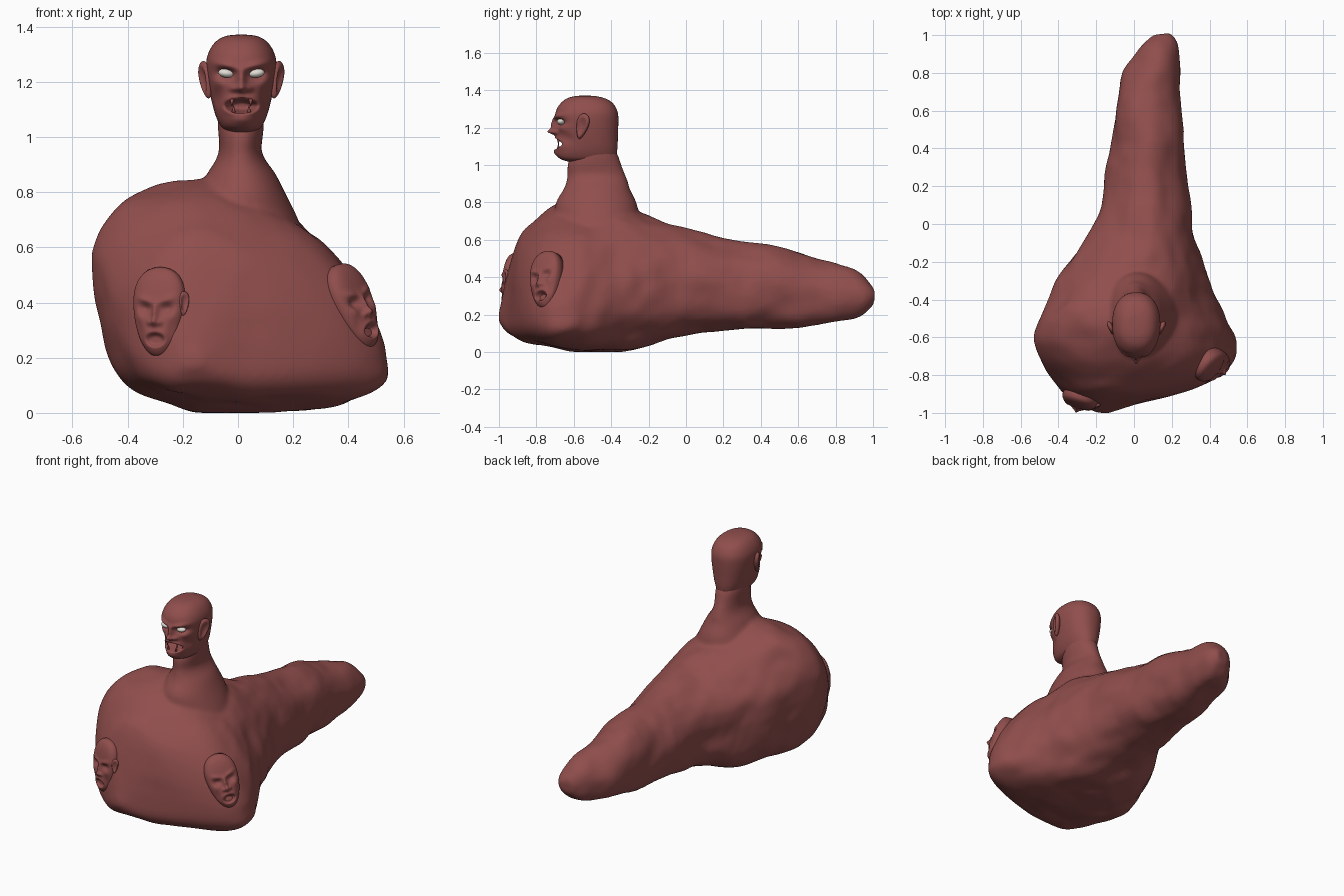
import bpy, bmesh, math
from mathutils import Vector, Matrix, noise

if "Cube" in bpy.data.objects:
    bpy.data.objects.remove(bpy.data.objects["Cube"])

flesh = bpy.data.materials.new("flesh")
flesh.diffuse_color = (0.28, 0.077, 0.073, 1)
flesh.use_nodes = True
flesh.node_tree.nodes["Principled BSDF"].inputs["Base Color"].default_value = flesh.diffuse_color
white = bpy.data.materials.new("eye_white")
white.diffuse_color = (0.75, 0.72, 0.66, 1)
white.use_nodes = True
white.node_tree.nodes["Principled BSDF"].inputs["Base Color"].default_value = white.diffuse_color


def finish(name, bm, mat=flesh):
    bmesh.ops.recalc_face_normals(bm, faces=bm.faces)
    for f in bm.faces:
        f.smooth = True
    me = bpy.data.meshes.new(name)
    bm.to_mesh(me)
    bm.free()
    me.materials.append(mat)
    ob = bpy.data.objects.new(name, me)
    bpy.context.collection.objects.link(ob)
    return ob


def refine(rows, n):
    """Catmull-Rom interpolation of parameter rows."""
    out = []
    for i in range(len(rows) - 1):
        p0, p1, p2, p3 = (rows[max(0, min(len(rows) - 1, i + k))] for k in (-1, 0, 1, 2))
        for s in range(n):
            t = s / n
            out.append([b + 0.5 * t * (c - a + t * (2*a - 5*b + 4*c - d + t * (3*(b - c) + d - a)))
                        for a, b, c, d in zip(p0, p1, p2, p3)])
    return out + [list(rows[-1])]


def loft(bm, rings):
    vs = [[bm.verts.new(p) for p in r] for r in rings]
    n = len(vs[0])
    for a, b in zip(vs, vs[1:]):
        for i in range(n):
            bm.faces.new((a[i], a[(i+1) % n], b[(i+1) % n], b[i]))
    bm.faces.new(vs[0])
    bm.faces.new(vs[-1])


def spow(v, p):
    return math.copysign(abs(v) ** (2 / p), v)


def gauss(u, v, cu, cv, su, sv, p=2):
    return math.exp(-(((u - cu) / su) ** 2 + ((v - cv) / sv) ** 2) ** (p / 2))


def relief(u, v, gape=1.0):
    """Face features over u,v in -1..1 (outward positive)."""
    a = abs(u)
    f = 0.14 * gauss(a, v - 0.18 * (a - 0.4), 0.4, 0.31, 0.36, 0.09)       # brow
    f -= 0.26 * gauss(a, v, 0.45, 0.14, 0.26, 0.13)                        # socket
    f += 0.24 * gauss(u, v, 0, 0.03, 0.13, 0.22)                           # nose bridge
    f += 0.30 * gauss(u, v, 0, -0.17, 0.15, 0.09)                          # nose tip
    f += 0.14 * gauss(a, v, 0.22, -0.18, 0.12, 0.07)                       # nostril wings
    f += 0.09 * gauss(a, v, 0.68, -0.05, 0.2, 0.13)                        # cheekbone
    f -= 0.12 * gauss(a, v, 0.72, -0.42, 0.18, 0.2)                        # hollow cheek
    f += 0.15 * gauss(u, v, 0, -0.58, 0.6, 0.25, 4)                        # lips
    f -= 0.8 * gape * gauss(u, v, 0, -0.56, 0.42, 0.14, 5)                 # open mouth
    f += 0.1 * gauss(u, v, 0, -0.88, 0.35, 0.1)                            # chin
    return f


def ellipsoid(name, loc, radii, rot=Matrix(), mat=flesh, dent=None):
    bm = bmesh.new()
    bmesh.ops.create_uvsphere(bm, u_segments=32, v_segments=20, radius=1)
    for v in bm.verts:
        if dent:
            dent(v.co)
    bm.transform(Matrix.Translation(loc) @ rot @ Matrix.Diagonal((*radii, 1)))
    return finish(name, bm, mat)


# Body: sections along y, each with left, right, top and bottom extreme points
SECTIONS = [  # y, xl, zl, xr, zr, xt, zt, xb, zb
    (-0.998, -0.20, .19, -.13, .19, -.17, .22, -.17, .16),
    (-0.96, -0.28, .22, 0.0, .18, -.19, .40, -.15, .105),
    (-0.90, -0.37, .30, 0.24, .20, -.15, .60, -.10, .075),
    (-0.82, -0.435, .38, 0.43, .19, -.14, .69, 0, .05),
    (-0.72, -0.49, .50, 0.53, .16, -.15, .78, 0, .022),
    (-0.60, -0.53, .56, 0.53, .17, -.18, .83, 0, .004),
    (-0.48, -0.49, .55, 0.48, .20, -.16, .85, 0, .0),
    (-0.35, -0.42, .50, 0.41, .28, -.05, .80, 0, .004),
    (-0.20, -0.34, .45, 0.37, .32, .05, .73, .03, .03),
    (0.00, -0.21, .38, 0.31, .36, .08, .66, .06, .085),
    (0.25, -0.148, .36, 0.278, .36, .08, .595, .07, .125),
    (0.55, -0.105, .34, 0.253, .35, .08, .55, .09, .13),
    (0.80, -0.045, .32, 0.24, .32, .11, .475, .11, .155),
    (0.94, 0.03, .31, 0.222, .31, .13, .42, .135, .185),
    (1.004, 0.10, .295, 0.18, .295, .14, .335, .14, .25)]
rings = []
for y, xl, zl, xr, zr, xt, zt, xb, zb in refine(SECTIONS, 5):
    ring = []
    for i in range(80):
        t = 2 * math.pi * i / 80
        c, s = math.cos(t), math.sin(t)
        ex, ez = (xr, zr) if c > 0 else (xl, zl)
        px, pz = (xt, zt) if s > 0 else (xb, zb)
        p = (1.8 if c > 0 else 2.0) if s > 0 else (2.6 if c > 0 else 2.9)
        co = Vector((px + (ex - px) * abs(spow(c, p)), y, ez + (pz - ez) * abs(spow(s, p))))
        k = 0.02 * noise.noise(co * 5) + 0.008 * noise.noise(co * 11)
        co.x += k * c
        co.y += 0.6 * k
        co.z = max(0.0, co.z + k * s)
        ring.append(co)
    rings.append(ring)
bm = bmesh.new()
loft(bm, rings)

# Neck, fused into the body by the remesh
NECK = [(.60, .02, -.47, .24, .24), (.72, .02, -.475, .19, .225), (.80, .015, -.48, .155, .215),
        (.87, .012, -.477, .122, .178), (.91, .01, -.475, .094, .165), (.95, .008, -.48, .077, .155),
        (1.0, .01, -.49, .08, .145), (1.05, .01, -.49, .084, .128), (1.12, .01, -.5, .08, .10)]
loft(bm, [[(cx + rx * math.cos(t), cy + ry * math.sin(t), z)
           for t in (2 * math.pi * i / 48 for i in range(48))]
          for z, cx, cy, rx, ry in refine(NECK, 4)])
body = finish("body_and_neck", bm)
m = body.modifiers.new("fuse", 'REMESH')
m.mode = 'VOXEL'
m.voxel_size = 0.012
m.use_smooth_shade = True
m = body.modifiers.new("soften", 'SMOOTH')
m.factor = 0.5
m.iterations = 10

# Head: rings along z with the facial relief pressed into the front
CX = 0.012
HEAD = [(1.015, .045, -.62, -.40), (1.033, .07, -.672, -.378), (1.06, .086, -.688, -.371),
        (1.10, .10, -.688, -.366), (1.16, .114, -.690, -.364), (1.22, .124, -.695, -.362),
        (1.27, .127, -.698, -.363), (1.305, .119, -.688, -.374), (1.335, .102, -.665, -.396),
        (1.355, .08, -.638, -.43), (1.367, .05, -.60, -.475), (1.371, .012, -.56, -.52)]
rings = []
for z, rx, yf, yb in refine(HEAD, 10):
    ring = []
    for i in range(160):
        t = 2 * math.pi * i / 160
        c, s = math.cos(t), math.sin(t)
        x = rx * spow(c, 2.25)
        y = (yf + yb) / 2 + (yb - yf) / 2 * spow(s, 2.25)
        w = min(1, max(0, -s * 1.8 - 0.1))
        y -= 0.12 * w * relief(x / 0.125, (z - 1.205) / 0.165)
        ring.append((CX + x, y, z))
    rings.append(ring)
bm = bmesh.new()
loft(bm, rings)
finish("head", bm)


# Ears: flat shells, broad at the top and hollowed outside
def ear_shape(co):
    r = math.hypot(co.y, co.z)
    co.y *= 0.8 + 0.3 * co.z
    if co.x > 0:
        co.x -= 0.9 * max(0, 1 - (r / 0.75) ** 2)


for side, tag in ((-1, "left"), (1, "right")):
    rot = Matrix.Rotation(math.radians(0 if side > 0 else 180), 4, 'Z')
    tilt = Matrix.Rotation(math.radians(-14), 4, 'X') @ Matrix.Rotation(side * math.radians(10), 4, 'Y')
    ellipsoid("ear_" + tag, (CX + side * 0.129, -0.555, 1.207), (0.02, 0.042, 0.07),
              tilt @ Matrix.Rotation(-side * math.radians(25), 4, 'Z') @ rot, dent=ear_shape)
    ellipsoid("eye_" + tag, (CX + side * 0.055, -0.669, 1.231), (0.029, 0.021, 0.016),
              Matrix.Rotation(-side * math.radians(8), 4, 'Y'), white)
    # Fangs, upper and lower
    for zc, flip, dx in ((1.124, 180, 0.034), (1.1, 0, 0.028)):
        bm = bmesh.new()
        bmesh.ops.create_cone(bm, cap_ends=True, segments=12, radius1=0.008, radius2=0.001, depth=0.028)
        bm.transform(Matrix.Translation((CX + side * dx, -0.682, zc))
                     @ Matrix.Rotation(math.radians(flip), 4, 'X'))
        finish("fang_" + tag, bm)


# Faces growing out of the body surface
def mask(name, target, normal, up, gape, ear):
    bpy.context.view_layer.update()
    ev = body.evaluated_get(bpy.context.evaluated_depsgraph_get())
    hit = ev.closest_point_on_mesh(Vector(target))[1]
    n = Vector(normal).normalized()
    x = Vector(up).cross(n).normalized()
    z = n.cross(x)
    frame = Matrix((x, -n, z)).transposed().to_4x4()
    frame.translation = hit
    rings = []
    for r in [1.0] + [1 - k / 44 for k in range(44)]:
        ring = []
        for i in range(96):
            t = 2 * math.pi * i / 96
            u, v = r * spow(math.cos(t), 2.2), r * spow(math.sin(t), 2.2)
            d = 0.045 * (1 - r ** 3.2) ** 0.5 - 0.014
            d += 0.06 * relief(u, v + 0.08, gape) * (1 - r ** 6)
            if not rings:
                d = -0.06
            ring.append(frame @ Vector((0.094 * u * (1 + 0.22 * v), -d, 0.163 * v)))
        rings.append(ring)
    bm = bmesh.new()
    loft(bm, rings)
    finish(name, bm)
    if ear:
        ellipsoid(name + "_ear", frame @ Vector((0.095, 0.005, 0.03)), (0.014, 0.025, 0.045),
                  frame.to_3x3().to_4x4() @ Matrix.Rotation(math.radians(-50), 4, 'Z'), dent=ear_shape)


mask("front_face", (-0.285, -0.93, 0.365), (-0.3, -0.95, 0.08), (0.03, 0.08, 1), 0.5, True)
mask("side_face", (0.43, -0.76, 0.39), (0.72, -0.64, 0.3), (-0.37, 0.03, 0.93), 0.8, False)
